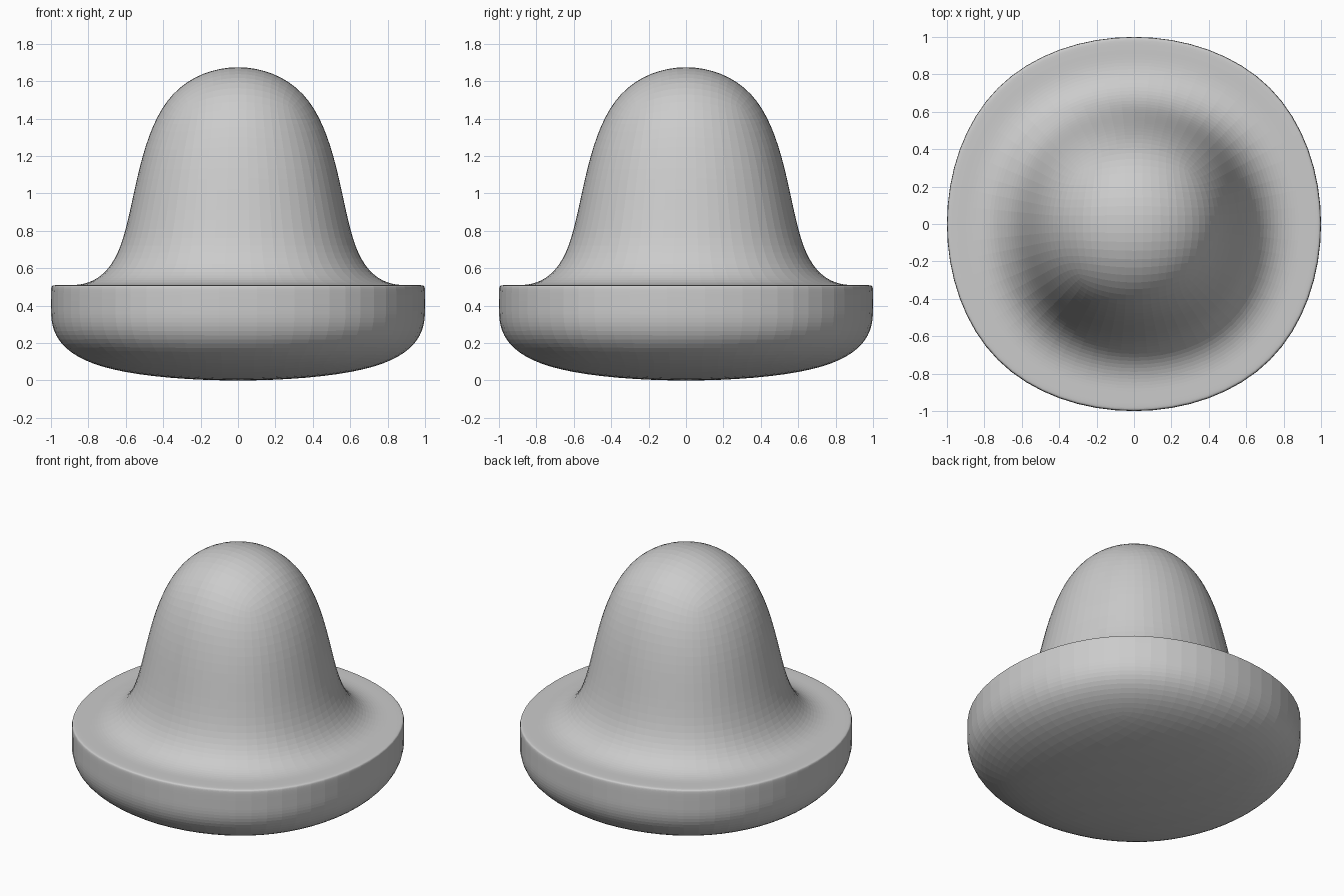
import bpy
import bmesh

if "Cube" in bpy.data.objects:
    bpy.data.objects.remove(bpy.data.objects["Cube"])

# Square control rings (half width, height), bottom to top
RINGS = [
    (1.091, -0.041),  # rounded underside
    (1.091, 0.470),   # loop holding the rim tight
    (1.091, 0.510),   # rim corner
    (1.060, 0.510),   # loop holding the rim tight
    (0.625, 0.510),   # foot of the dome
    (0.550, 1.776),   # dome top
]
CORNERS = [(-1, -1), (1, -1), (1, 1), (-1, 1)]

# Box cage: rings bridged by quads, capped at both ends
bm = bmesh.new()
loops = [[bm.verts.new((sx * h, sy * h, z)) for sx, sy in CORNERS] for h, z in RINGS]
for low, high in zip(loops, loops[1:]):
    for i in range(4):
        j = (i + 1) % 4
        bm.faces.new((low[i], low[j], high[j], high[i]))
bm.faces.new(loops[0][::-1])
bm.faces.new(loops[-1])

mesh = bpy.data.meshes.new("domed_knob")
bm.to_mesh(mesh)
bm.free()
knob = bpy.data.objects.new("domed_knob", mesh)
bpy.context.collection.objects.link(knob)

# Subdivision rounds the box cage into the dome and base
sub = knob.modifiers.new("Subdivision", 'SUBSURF')
sub.levels = 4
sub.render_levels = 4
